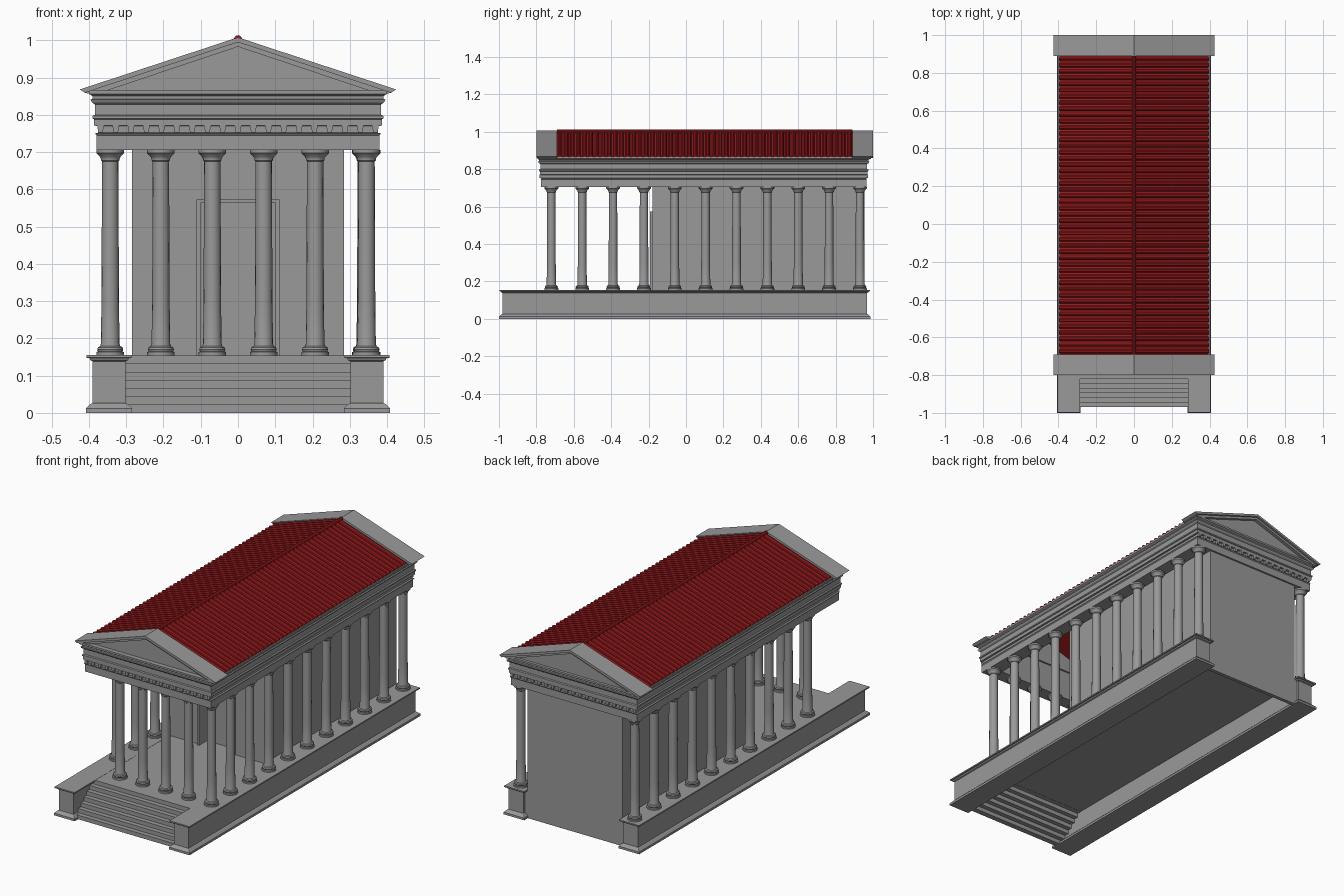
import bpy, bmesh, math
from mathutils import Vector

if "Cube" in bpy.data.objects:
    bpy.data.objects.remove(bpy.data.objects["Cube"])


def material(name, rgb):
    m = bpy.data.materials.new(name)
    m.use_nodes = True
    m.diffuse_color = (*rgb, 1)
    m.node_tree.nodes["Principled BSDF"].inputs["Base Color"].default_value = (*rgb, 1)
    return m


STONE = material("grey stone", (0.32, 0.32, 0.32))
TILE = material("red roof tile", (0.36, 0.012, 0.014))


def finish(name, bm, mat, smooth=False):
    bmesh.ops.recalc_face_normals(bm, faces=bm.faces)
    me = bpy.data.meshes.new(name)
    bm.to_mesh(me)
    bm.free()
    me.materials.append(mat)
    ob = bpy.data.objects.new(name, me)
    bpy.context.collection.objects.link(ob)
    if smooth:
        bpy.ops.object.select_all(action="DESELECT")
        ob.select_set(True)
        bpy.context.view_layer.objects.active = ob
        bpy.ops.object.shade_smooth_by_angle(angle=math.radians(35))
    return ob


def add_prism(bm, pts, vec):
    """Polygon swept along a vector."""
    a = [bm.verts.new(p) for p in pts]
    b = [bm.verts.new(Vector(p) + Vector(vec)) for p in pts]
    bm.faces.new(a)
    bm.faces.new(b[::-1])
    for i in range(len(a)):
        j = (i + 1) % len(a)
        bm.faces.new((a[i], a[j], b[j], b[i]))


def add_box(bm, x0, x1, y0, y1, z0, z1):
    add_prism(bm, [(x0, y0, z0), (x1, y0, z0), (x1, y1, z0), (x0, y1, z0)], (0, 0, z1 - z0))


def add_moulding(bm, x0, x1, y0, y1, profile, hollow=False):
    """Rectangle swept through (offset, height) pairs."""
    rings = []
    for o, z in profile:
        rings.append([bm.verts.new(p) for p in (
            (x0 - o, y0 - o, z), (x1 + o, y0 - o, z), (x1 + o, y1 + o, z), (x0 - o, y1 + o, z))])
    pairs = list(zip(rings, rings[1:]))
    if hollow:
        pairs.append((rings[-1], rings[0]))
    else:
        bm.faces.new(rings[0])
        bm.faces.new(rings[-1])
    for a, b in pairs:
        for i in range(4):
            j = (i + 1) % 4
            bm.faces.new((a[i], a[j], b[j], b[i]))


# Podium side walls with base and cap mouldings
for side, name in ((1, "podium_wall_left"), (-1, "podium_wall_right")):
    bm = bmesh.new()
    xs = sorted((side * 0.302, side * 0.39))
    add_moulding(bm, *xs, -0.982, 0.968, [
        (0.018, 0), (0.018, 0.012), (0.012, 0.018), (0.006, 0.024), (0, 0.026),
        (0, 0.138), (0.006, 0.141), (0.009, 0.147), (0.016, 0.148), (0.016, 0.155)])
    finish(name, bm, STONE)

# Floor slab and rear podium panel, hollow underneath
bm = bmesh.new()
add_box(bm, -0.305, 0.305, -0.82, 0.955, 0.133, 0.154)
finish("floor", bm, STONE)
bm = bmesh.new()
add_box(bm, -0.305, 0.305, 0.935, 0.955, 0, 0.154)
finish("rear_podium_panel", bm, STONE)

# Stair flight
bm = bmesh.new()
for i in range(7):
    y = -0.97 + 0.025 * i
    add_box(bm, -0.305, 0.305, y, y + 0.03, 0.022 * i, 0.022 * (i + 1))
finish("steps", bm, STONE)

# Inner chamber with a recessed doorway
bm = bmesh.new()
for s in (-1, 1):
    add_box(bm, *sorted((s * 0.255, s * 0.285)), -0.18, 0.955, 0.15, 0.84)
    add_box(bm, *sorted((s * 0.1, s * 0.256)), -0.18, -0.12, 0.15, 0.84)
add_box(bm, -0.1, 0.1, -0.18, -0.12, 0.565, 0.84)
add_box(bm, -0.256, 0.256, 0.925, 0.955, 0.15, 0.84)
finish("chamber_walls", bm, STONE)
bm = bmesh.new()
add_box(bm, -0.101, 0.101, -0.125, -0.11, 0.15, 0.566)
finish("door", bm, STONE)
bm = bmesh.new()
for s in (-1, 1):
    add_box(bm, *sorted((s * 0.1, s * 0.112)), -0.192, -0.178, 0.154, 0.573)
add_box(bm, -0.1, 0.1, -0.192, -0.178, 0.563, 0.573)
finish("door_frame", bm, STONE)

# Columns: lathe profile of (radius, height)
SHAFT = [(0.037, 0.154), (0.037, 0.163), (0.033, 0.165), (0.035, 0.17), (0.033, 0.176),
         (0.027, 0.179), (0.025, 0.186), (0.0235, 0.3), (0.022, 0.675), (0.025, 0.678),
         (0.025, 0.682), (0.028, 0.688), (0.035, 0.695), (0.037, 0.697), (0.037, 0.706)]
SIDES = 16
bm = bmesh.new()
for r, z in SHAFT:
    for i in range(SIDES):
        a = math.tau * i / SIDES
        bm.verts.new((r * math.cos(a), r * math.sin(a), z))
bm.verts.ensure_lookup_table()
for k in range(len(SHAFT) - 1):
    for i in range(SIDES):
        j = (i + 1) % SIDES
        a, b = k * SIDES, (k + 1) * SIDES
        bm.faces.new([bm.verts[n] for n in (a + i, a + j, b + j, b + i)])
bm.faces.new(bm.verts[:SIDES])
bm.faces.new(bm.verts[-SIDES:])
column = finish("column", bm, STONE, smooth=True)

# Front row, then both flanks; the front right corner stays open
spots = [(-0.207 + 0.138 * i, -0.72) for i in range(5)]
spots += [(s * 0.343, -0.72 + 0.165 * i) for s in (-1, 1) for i in range(1, 11)]
column.location = (*spots[0], 0)
for n, (x, y) in enumerate(spots[1:]):
    c = bpy.data.objects.new(f"column_{n + 2}", column.data)
    c.location = (x, y, 0)
    bpy.context.collection.objects.link(c)

# Entablature ring
bm = bmesh.new()
add_moulding(bm, -0.38, 0.38, -0.775, 0.965, [
    (0, 0.705), (0, 0.745), (0.004, 0.75), (-0.004, 0.752), (-0.004, 0.77), (0.006, 0.771),
    (0.006, 0.788), (0.01, 0.79), (0.01, 0.797), (0.004, 0.8), (0.004, 0.828),
    (0.012, 0.833), (0.016, 0.841), (0.01, 0.843), (0.01, 0.85), (0.02, 0.856),
    (0.02, 0.866), (-0.075, 0.866), (-0.075, 0.705)], hollow=True)
finish("entablature", bm, STONE)

# Tapered dentils on both ends
bm = bmesh.new()
for y in (-0.783, 0.961):
    for i in range(-9, 10):
        x = i * 0.041
        add_prism(bm, [(x - 0.006, y, 0.753), (x + 0.006, y, 0.753),
                       (x + 0.009, y, 0.771), (x - 0.009, y, 0.771)], (0, 0.012, 0))
finish("dentils", bm, STONE)

# Gables: recessed triangle framed by stepped raking cornices
for name, y0, y1, face in (("front", -0.8, -0.69, 1), ("rear", 0.89, 1.0, -1)):
    bm = bmesh.new()
    for s in (-1, 1):
        for lift, inset in ((0, 0), (-0.012, 0.012)):
            a, b = y0, y1
            if face > 0:
                a += inset
            else:
                b -= inset
            drop = 0.013 if lift == 0 else 0.025
            add_prism(bm, [(0, a, 1.008 + lift), (s * (0.425 + lift), a, 0.868 + lift * 0.7),
                           (s * (0.41 + lift * 2), a, 0.866 - drop * 0.5),
                           (0, a, 1.008 - drop)], (0, b - a, 0))
    finish(name + "_raking_cornice", bm, STONE)
    bm = bmesh.new()
    a, b = (y0 + 0.03, y1) if face > 0 else (y0, y1 - 0.03)
    add_prism(bm, [(-0.38, a, 0.862), (0.38, a, 0.862), (0, a, 0.99)], (0, b - a, 0))
    finish(name + "_gable", bm, STONE)

# Roof slopes with rounded tile ribs running down from the ridge
RIBS, Y0, Y1 = 48, -0.69, 0.89
pitch = (Y1 - Y0) / RIBS
for s, name in ((1, "roof_left"), (-1, "roof_right")):
    run = Vector((s * 0.395, 0, -0.13))
    up = Vector((s * 0.13, 0, 0.395)).normalized()
    top = Vector((0, 0, 0.996))
    bm = bmesh.new()
    add_prism(bm, [top + Vector((0, Y0, 0)), top + Vector((0, Y1, 0)),
                   top + Vector((0, Y1, -0.01)), top + Vector((0, Y0, -0.01))], run)
    for i in range(RIBS):
        y = Y0 + pitch * (i + 0.5)
        pts = []
        for k in range(6):
            t = math.pi * k / 5
            pts.append(top + up * (0.012 * math.sin(t) - 0.001) + Vector((0, y + 0.0115 * math.cos(t), 0)))
        add_prism(bm, pts, run)
    finish(name, bm, TILE)

# Ridge cap
bm = bmesh.new()
ring = [(0.011 * math.cos(math.tau * k / 10), Y0, 1.003 + 0.011 * math.sin(math.tau * k / 10)) for k in range(10)]
add_prism(bm, ring, (0, Y1 - Y0, 0))
finish("roof_ridge", bm, TILE)
